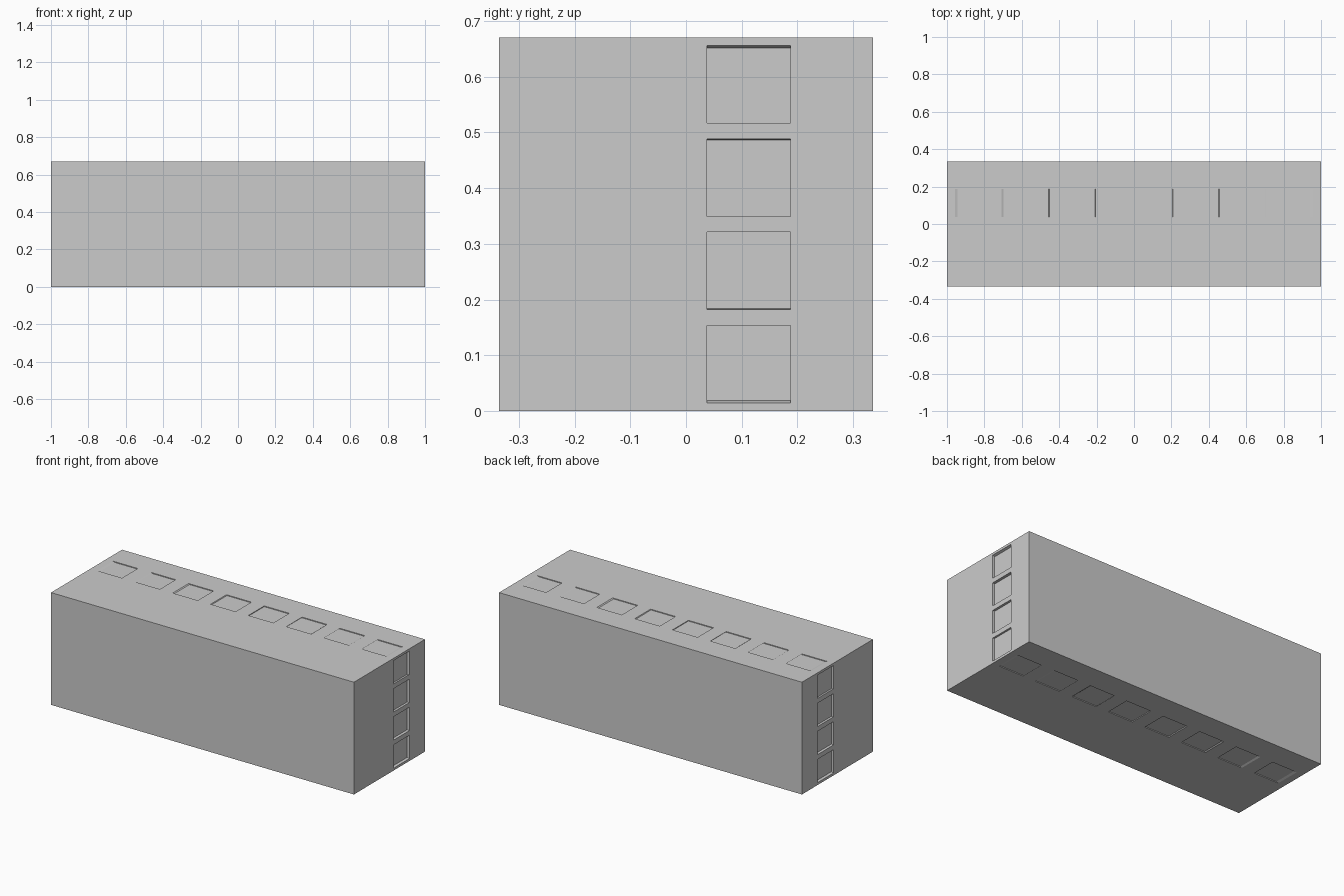
import bpy, bmesh
from mathutils import Vector

if "Cube" in bpy.data.objects:
    bpy.data.objects.remove(bpy.data.objects["Cube"])

HX, HY, HZ = 1.0, 0.335, 0.335       # half sizes of the block
YS = [-HY, 0.038, 0.187, HY]         # depth stations; pockets lie in the middle band
SINK = 0.986                         # pocket floors shrink toward the long axis


def side(a, b, cells, fill):
    """Points along one side of the outline; True marks the start of a pocket."""
    a, b = Vector(a), Vector(b)
    pts = [(a, False)]
    for i in range(cells):
        for s, start in ((-1, True), (1, False)):
            pts.append((a.lerp(b, (i + 0.5 + s * fill / 2) / cells), start))
    return pts


# Outline in the x-z plane, about the block's centre
outline = (side((-HX, -HZ), (HX, -HZ), 8, 0.66)
           + side((HX, -HZ), (HX, HZ), 4, 0.83)
           + side((HX, HZ), (-HX, HZ), 8, 0.66)
           + side((-HX, HZ), (-HX, -HZ), 4, 0.83))

bm = bmesh.new()
rings = [[bm.verts.new((p.x, y, p.y)) for p, _ in outline] for y in YS]

# Skin and flat front and back
pockets = []
n = len(outline)
for band in range(3):
    for i in range(n):
        j = (i + 1) % n
        f = bm.faces.new((rings[band][i], rings[band][j],
                          rings[band + 1][j], rings[band + 1][i]))
        if band == 1 and outline[i][1]:
            pockets.append(f)
bm.faces.new(rings[0])
bm.faces.new(rings[-1])
bmesh.ops.recalc_face_normals(bm, faces=bm.faces)

# Shallow pockets: each floor is pushed in toward the long axis
floors = [bmesh.ops.extrude_face_region(bm, geom=[f])["geom"] for f in pockets]
for geom in floors:
    for v in geom:
        if isinstance(v, bmesh.types.BMVert):
            v.co.x *= SINK
            v.co.z *= SINK
old = [f for f in pockets if f.is_valid]
if old:
    bmesh.ops.delete(bm, geom=old, context='FACES_ONLY')
bmesh.ops.recalc_face_normals(bm, faces=bm.faces)
bmesh.ops.translate(bm, verts=bm.verts, vec=(0, 0, HZ))

mesh = bpy.data.meshes.new("pocketed_block")
bm.to_mesh(mesh)
bm.free()
obj = bpy.data.objects.new("pocketed_block", mesh)
bpy.context.collection.objects.link(obj)
